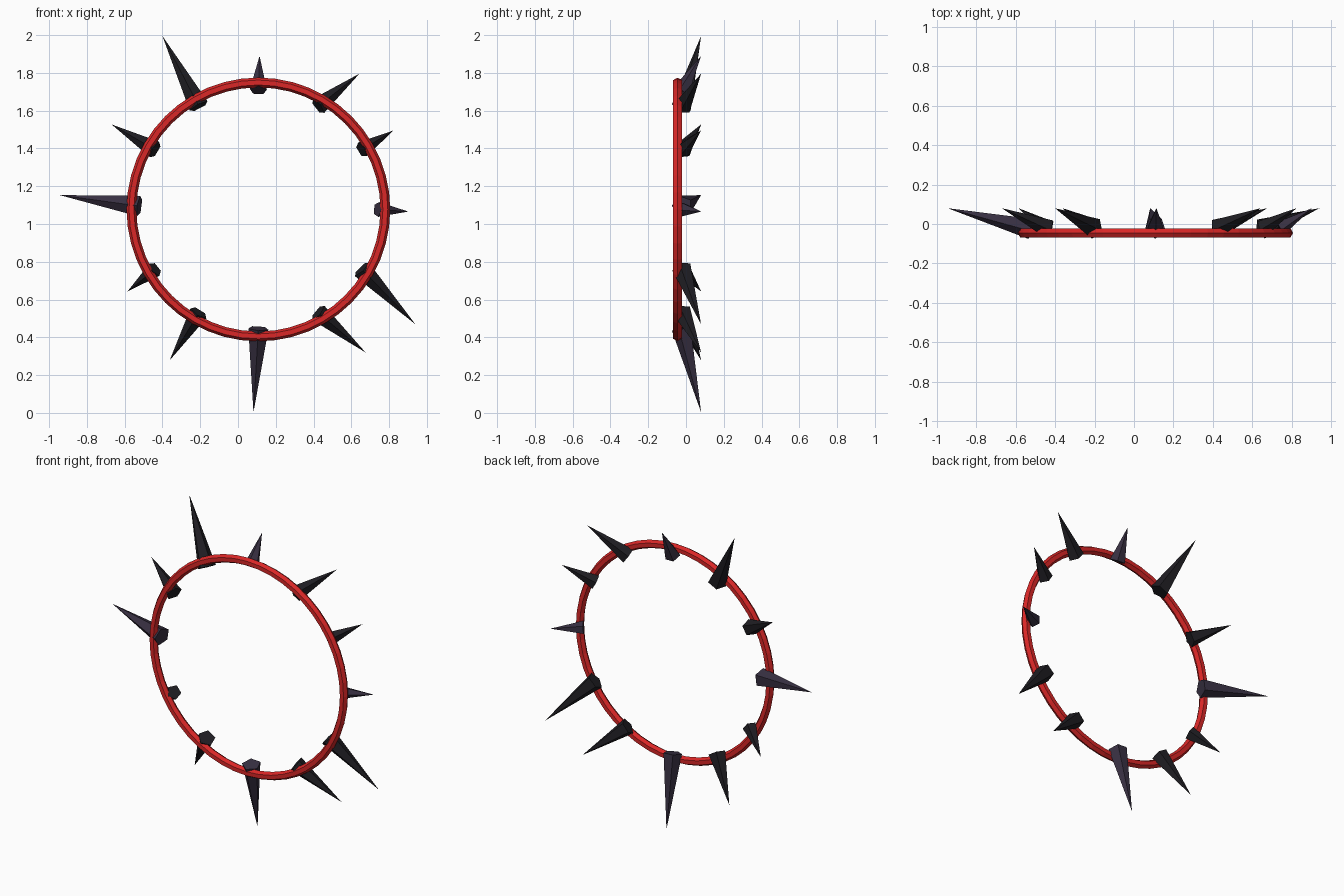
import bpy
import math
from mathutils import Vector, Matrix

if "Cube" in bpy.data.objects:
    bpy.data.objects.remove(bpy.data.objects["Cube"])

CX, CZ = 0.108, 1.077


def material(name, rgb):
    m = bpy.data.materials.new(name)
    m.diffuse_color = (*rgb, 1)
    m.use_nodes = True
    m.node_tree.nodes["Principled BSDF"].inputs["Base Color"].default_value = m.diffuse_color
    return m


red = material("red", (0.70, 0.02, 0.02))
black = material("black", (0.014, 0.013, 0.017))
purple = material("dark_purple", (0.04, 0.03, 0.055))

# Thin six-sided hoop standing upright
bpy.ops.mesh.primitive_torus_add(major_radius=0.672, minor_radius=0.026,
                                 major_segments=48, minor_segments=6,
                                 location=(CX, -0.045, CZ),
                                 rotation=(math.pi / 2, 0, 0))
ring = bpy.context.object
ring.name = "ring"
ring.data.materials.append(red)


def spike(name, base, tip, radius, mat):
    """Five-sided cone from base to tip, with one flat side facing the back."""
    axis = tip - base
    z = axis.normalized()
    y = Vector((0, 1, 0))
    y = (y - z * y.dot(z)).normalized()
    x = y.cross(z)
    bpy.ops.mesh.primitive_cone_add(vertices=5, radius1=radius, radius2=0,
                                    depth=axis.length)
    ob = bpy.context.object
    ob.name = name
    # the first cone vertex points along +Y, so turn it to the front
    rot = Matrix((-x, -y, z)).transposed().to_4x4()
    ob.matrix_world = Matrix.Translation((base + tip) / 2) @ rot
    ob.data.materials.append(mat)


# Spikes clockwise from the top: tip x, tip z, base radius
tips = [(0.114, 1.89, 0.047), (0.643, 1.796, 0.05), (0.823, 1.495, 0.045),
        (0.902, 1.066, 0.041), (0.939, 0.469, 0.054), (0.675, 0.32, 0.052),
        (0.082, 0.003, 0.056), (-0.362, 0.278, 0.052), (-0.585, 0.643, 0.044),
        (-0.944, 1.153, 0.057), (-0.669, 1.527, 0.05), (-0.40, 1.995, 0.056)]
for i, (tx, tz, r) in enumerate(tips):
    a = math.radians(30 * i)
    base = Vector((CX + 0.63 * math.sin(a), -0.02, CZ + 0.63 * math.cos(a)))
    if i == 9:
        base.z += 0.018
    spike(f"spike_{i + 1}", base, Vector((tx, 0.08, tz)), r,
          purple if i % 3 == 0 else black)
